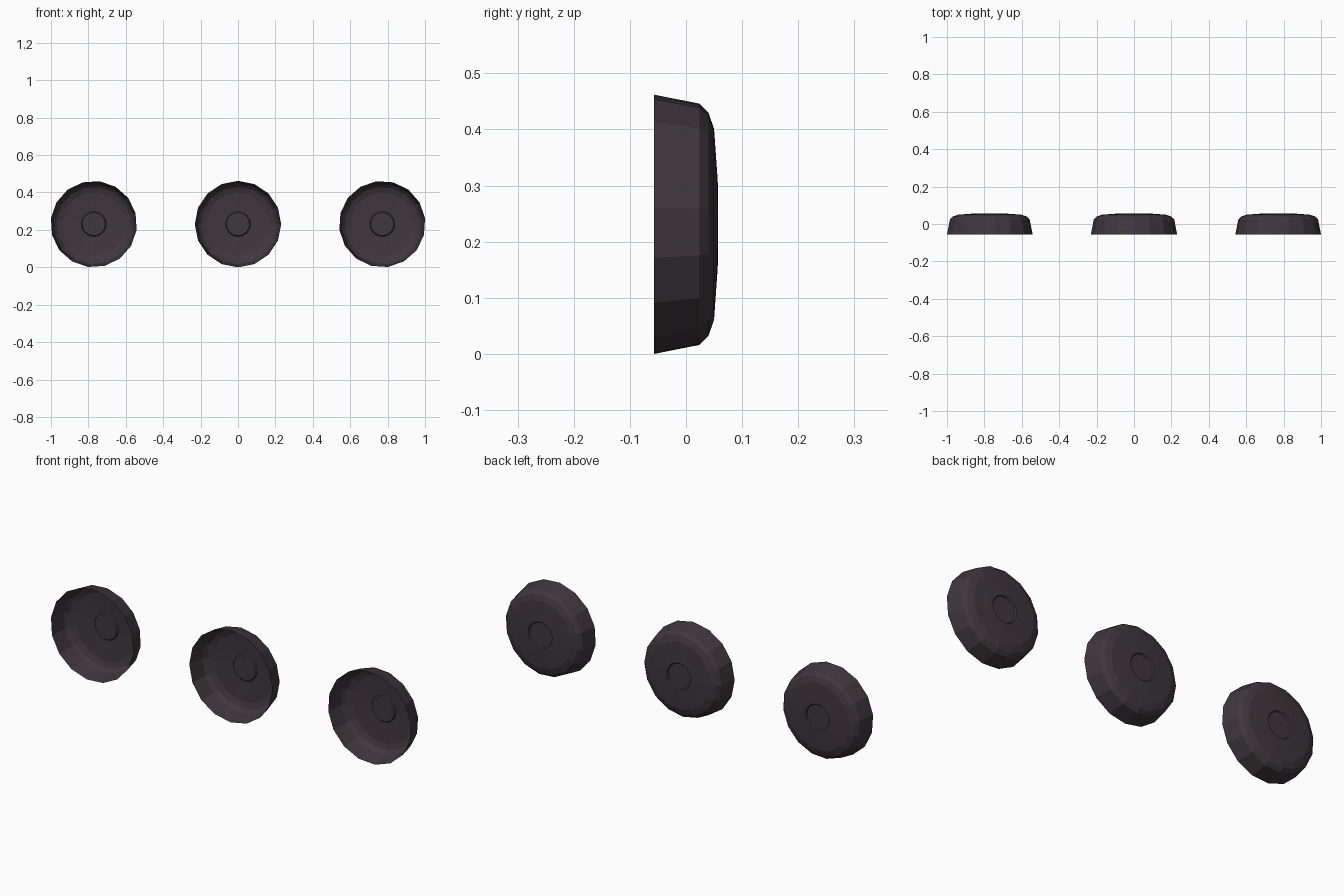
import bpy, bmesh, math

if "Cube" in bpy.data.objects:
    bpy.data.objects.remove(bpy.data.objects["Cube"])

mat = bpy.data.materials.new("dark plum grey")
mat.diffuse_color = (0.050, 0.038, 0.045, 1)
mat.use_nodes = True
mat.node_tree.nodes["Principled BSDF"].inputs["Base Color"].default_value = mat.diffuse_color

SIDES = 16
CENTRE_Z = 0.231
# (radius, y) from the open front rim to the recessed hub at the back
PROFILE = [(0.231, -0.057), (0.215, 0.024), (0.199, 0.040), (0.170, 0.050),
           (0.085, 0.056), (0.067, 0.057), (0.062, 0.051)]


def wheel_cup(name, x, turn):
    """Open thin-walled cup, lathed about the y axis."""
    bm = bmesh.new()
    rings = []
    for r, y in PROFILE:
        ring = []
        for i in range(SIDES):
            a = math.radians(turn) + math.tau * i / SIDES
            ring.append(bm.verts.new((r * math.cos(a), y, r * math.sin(a))))
        rings.append(ring)
    for a, b in zip(rings, rings[1:]):
        for i in range(SIDES):
            j = (i + 1) % SIDES
            bm.faces.new((a[j], a[i], b[i], b[j]))
    # hub disc, facing the back
    bm.faces.new(list(reversed(rings[-1])))
    me = bpy.data.meshes.new(name)
    bm.to_mesh(me)
    bm.free()
    me.materials.append(mat)
    ob = bpy.data.objects.new(name, me)
    ob.location = (x, 0, CENTRE_Z)
    bpy.context.collection.objects.link(ob)


# three cups in a row, the outer two turned in opposite directions
wheel_cup("left_cup", -0.771, -7.5)
wheel_cup("middle_cup", 0, 0)
wheel_cup("right_cup", 0.771, 7.5)
